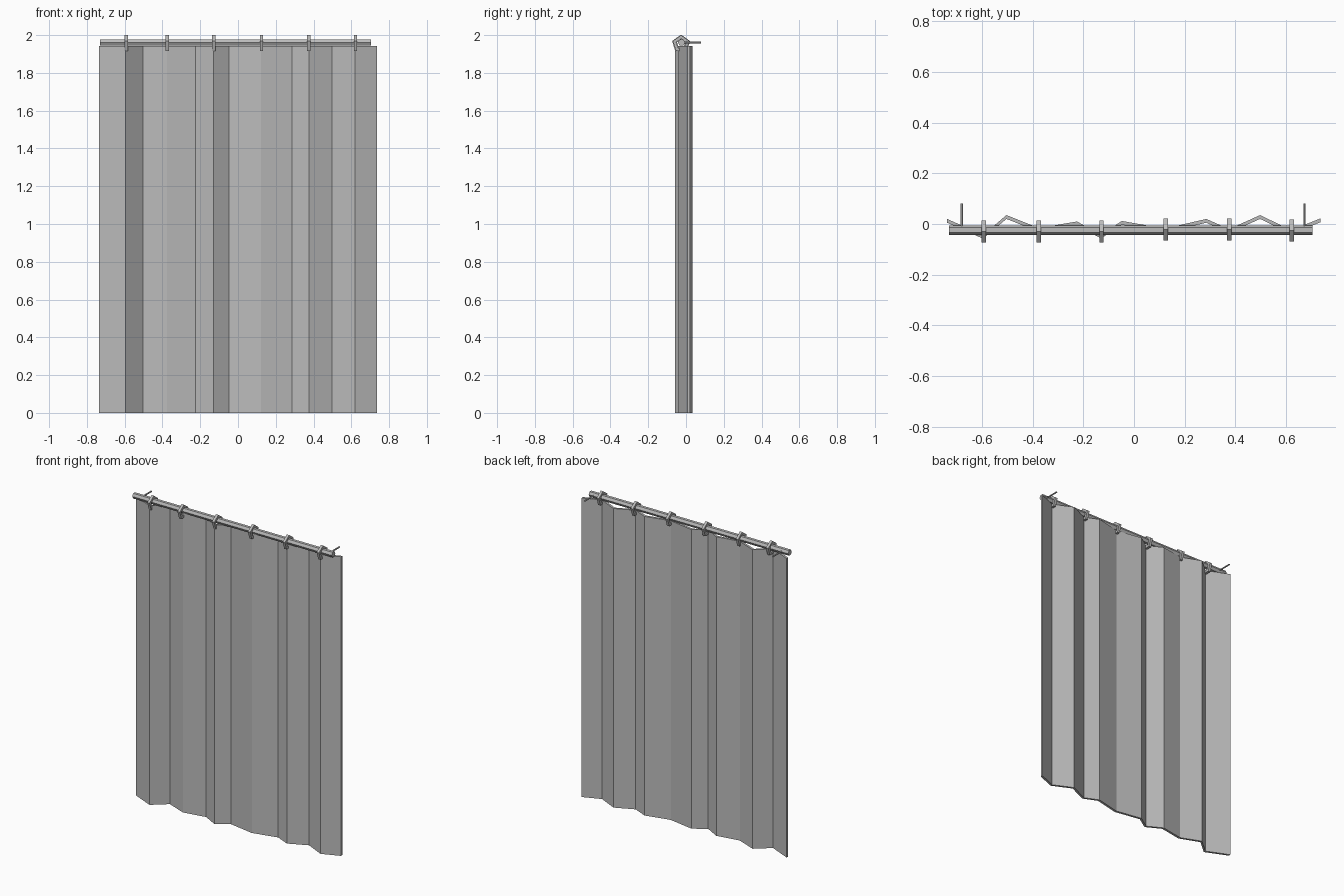
import bpy, bmesh, math
from mathutils import Matrix

cube = bpy.data.objects.get("Cube")
if cube:
    bpy.data.objects.remove(cube, do_unlink=True)

grey = bpy.data.materials.new("plain_grey")
grey.use_nodes = True
COLOUR = (0.5, 0.5, 0.5, 1)
grey.diffuse_color = COLOUR
grey.node_tree.nodes["Principled BSDF"].inputs["Base Color"].default_value = COLOUR


def finish(name, bm):
    bmesh.ops.recalc_face_normals(bm, faces=bm.faces)
    mesh = bpy.data.meshes.new(name)
    bm.to_mesh(mesh)
    bm.free()
    mesh.materials.append(grey)
    obj = bpy.data.objects.new(name, mesh)
    bpy.context.collection.objects.link(obj)
    return obj


def rod(name, radius, sides, start, length, axis):
    """Capped prism running along x or y from its start point."""
    bm = bmesh.new()
    bmesh.ops.create_cone(bm, cap_ends=True, segments=sides, radius1=radius,
                          radius2=radius, depth=length)
    turn = Matrix.Rotation(math.pi / 2, 4, "Y" if axis == "x" else "X")
    shift = (length / 2, 0, 0) if axis == "x" else (0, length / 2, 0)
    bm.transform(Matrix.Translation(start) @ Matrix.Translation(shift) @ turn)
    return finish(name, bm)


def ring(name, x, y, z, outer, inner, width, sides=5):
    """Faceted band with a rectangular section, one corner up."""
    bm = bmesh.new()
    loops = []
    for i in range(sides):
        a = math.tau * i / sides
        loops.append([bm.verts.new((x + dx, y + r * math.sin(a), z + r * math.cos(a)))
                      for r, dx in ((outer, -width / 2), (outer, width / 2),
                                    (inner, width / 2), (inner, -width / 2))])
    for i in range(sides):
        a, b = loops[i], loops[(i + 1) % sides]
        for j in range(4):
            k = (j + 1) % 4
            bm.faces.new((a[j], a[k], b[k], b[j]))
    return finish(name, bm)


# Pleated curtain: back outline of the folds, thickened toward the front
TOP, THICK = 1.942, 0.015
folds = [(-0.737, 0.02), (-0.595, -0.043), (-0.503, 0.035), (-0.375, -0.016),
         (-0.225, 0.01), (-0.13, -0.042), (-0.048, 0.012), (0.122, -0.018),
         (0.285, 0.02), (0.375, -0.02), (0.497, 0.035), (0.62, -0.024),
         (0.735, 0.022)]
bm = bmesh.new()
outline = folds + [(x, y - THICK) for x, y in reversed(folds)]
low = [bm.verts.new((x, y, 0)) for x, y in outline]
high = [bm.verts.new((x, y, TOP)) for x, y in outline]
n = len(outline)
for i in range(n):
    j = (i + 1) % n
    bm.faces.new((low[i], low[j], high[j], high[i]))
for row in (low, high):
    for i in range(len(folds) - 1):
        bm.faces.new((row[i], row[i + 1], row[n - 2 - i], row[n - 1 - i]))
finish("curtain", bm)

# Pole with two wall brackets
POLE_Y, POLE_Z = -0.024, 1.961
rod("pole", 0.019, 6, (-0.73, POLE_Y, POLE_Z), 1.433, "x")
for side, x in (("right", -0.679), ("left", 0.672)):
    rod("bracket_" + side, 0.005, 6, (x, POLE_Y, POLE_Z), 0.104, "y")

# Hanging rings, one at each forward fold
hooks = [(-0.592, -0.03), (-0.375, -0.03), (-0.128, -0.03),
         (0.125, -0.022), (0.375, -0.022), (0.622, -0.026)]
for i, (x, y) in enumerate(hooks):
    ring("ring_%d" % (i + 1), x, y, 1.954, 0.046, 0.027, 0.017)
